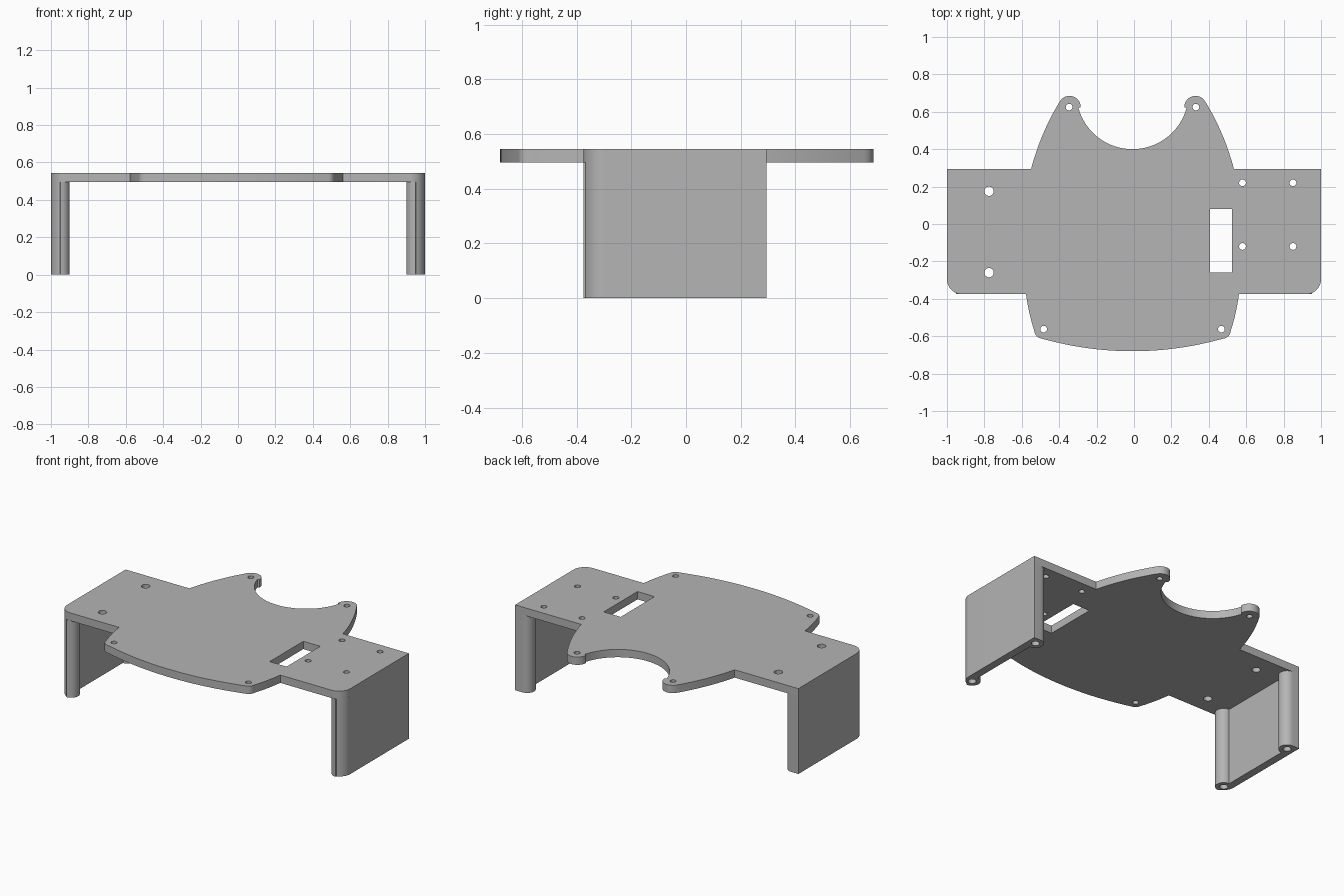
import bpy, bmesh
from math import sin, cos, radians, hypot, atan2, degrees

if "Cube" in bpy.data.objects:
    bpy.data.objects.remove(bpy.data.objects["Cube"])

GREY = bpy.data.materials.new("plain grey")
GREY.use_nodes = True
GREY.diffuse_color = (0.46, 0.46, 0.46, 1)
GREY.node_tree.nodes["Principled BSDF"].inputs["Base Color"].default_value = (0.46, 0.46, 0.46, 1)


def arc(cx, cy, r, start, end, n=12):
    """Points along a circular arc, angles in degrees."""
    angles = [radians(start + (end - start) * i / n) for i in range(n + 1)]
    return [(cx + r * cos(a), cy + r * sin(a)) for a in angles]


def circle(cx, cy, r):
    return arc(cx, cy, r, 0, 360, 24)[:-1]


def bow(a, b, bulge, n=12):
    """Shallow curve from a to b, bulging to the left of its direction."""
    dx, dy = b[0] - a[0], b[1] - a[1]
    length = hypot(dx, dy)
    pts = []
    for i in range(n + 1):
        t = i / n
        h = 4 * bulge * t * (1 - t) / length
        pts.append((a[0] + dx * t - dy * h, a[1] + dy * t + dx * h))
    return pts


def mirror(pts, axis=0):
    return [(2 * axis - x, y) for x, y in reversed(pts)]


def extrude(name, loops, z0, z1):
    """Flat outline with hole loops, extruded from z0 to z1."""
    curve = bpy.data.curves.new(name, "CURVE")
    curve.dimensions = "2D"
    curve.fill_mode = "BOTH"
    curve.extrude = (z1 - z0) / 2
    for loop in loops:
        spline = curve.splines.new("POLY")
        spline.points.add(len(loop) - 1)
        for p, (x, y) in zip(spline.points, loop):
            p.co = (x, y, 0, 1)
        spline.use_cyclic_u = True
    temp = bpy.data.objects.new(name + "_outline", curve)
    mesh = bpy.data.meshes.new_from_object(temp)
    bpy.data.objects.remove(temp)
    bm = bmesh.new()
    bm.from_mesh(mesh)
    bmesh.ops.remove_doubles(bm, verts=bm.verts, dist=0.0002)
    bmesh.ops.translate(bm, verts=bm.verts, vec=(0, 0, (z0 + z1) / 2))
    bmesh.ops.recalc_face_normals(bm, faces=bm.faces)
    bm.to_mesh(mesh)
    bm.free()
    mesh.materials.clear()
    mesh.materials.append(GREY)
    obj = bpy.data.objects.new(name, mesh)
    bpy.context.collection.objects.link(obj)
    bpy.ops.object.select_all(action="DESELECT")
    obj.select_set(True)
    bpy.context.view_layer.objects.active = obj
    bpy.ops.object.shade_smooth_by_angle(angle=radians(30))
    return obj


MID = -0.008           # centre line of the curved body
BACK, FRONT = 0.295, -0.375
TOP, UNDER = 0.545, 0.495

# Left half of the plate outline, from the notch round to the front centre
notch_end = degrees(atan2(-0.08, -0.289))
half = arc(MID, 0.70, 0.30, -90, notch_end - 0, 16) if notch_end > 0 else \
    arc(MID, 0.70, 0.30, -90, notch_end, 16)
half += arc(-0.345, 0.625, 0.06, 0, 150)                    # horn tip
half += bow((-0.40, 0.65), (-0.55, BACK), -0.014)           # curved shoulder
half += [(-1, BACK)]
half += arc(-0.92, FRONT + 0.08, 0.08, 180, 270)            # wing corner
half += bow((-0.577, FRONT), (-0.532, -0.575), -0.005)
half += arc(-0.492, -0.572, 0.04, 190, 258, 6)              # front corner
half += bow((-0.49, -0.613), (MID, -0.68), -0.017)[1:]

# Join with its mirror image, keeping the wing tips at x = 1
right = [(1 if x > 0.97 else x, y) for x, y in mirror(half, MID)]
corner = mirror(arc(-0.92, FRONT + 0.08, 0.08, 180, 270))
start = next(i for i, (x, y) in enumerate(right) if x > 0.88)
right[start:start + len(corner)] = corner
outline = half + right[1:-1]

# Screw holes and rectangular slot
holes = [circle(x, y, 0.018) for x in (0.58, 0.85) for y in (0.22, -0.12)]
holes += [circle(-0.775, y, 0.025) for y in (0.175, -0.26)]
holes += [circle(MID + s * dx, y, 0.018) for s in (-1, 1)
          for dx, y in ((0.339, 0.625), (0.475, -0.562))]
slot = [(0.405, -0.26), (0.525, -0.26), (0.525, 0.08), (0.405, 0.08)]
extrude("top_plate", [outline, slot] + holes, UNDER, TOP)

# Side walls with two rounded screw posts on the inside
post_ys = (BACK - 0.05, FRONT + 0.05)
wall = [(-1, BACK)]
for y in post_ys:
    wall += arc(-0.95, y, 0.05, 90, -90, 16)
wall += arc(-0.92, FRONT + 0.08, 0.08, 246, 180, 10)
bores = [circle(-0.95, y, 0.024) for y in post_ys]
extrude("right_wall", [wall] + bores, 0, UNDER)
extrude("left_wall", [mirror(loop) for loop in [wall] + bores], 0, UNDER)
